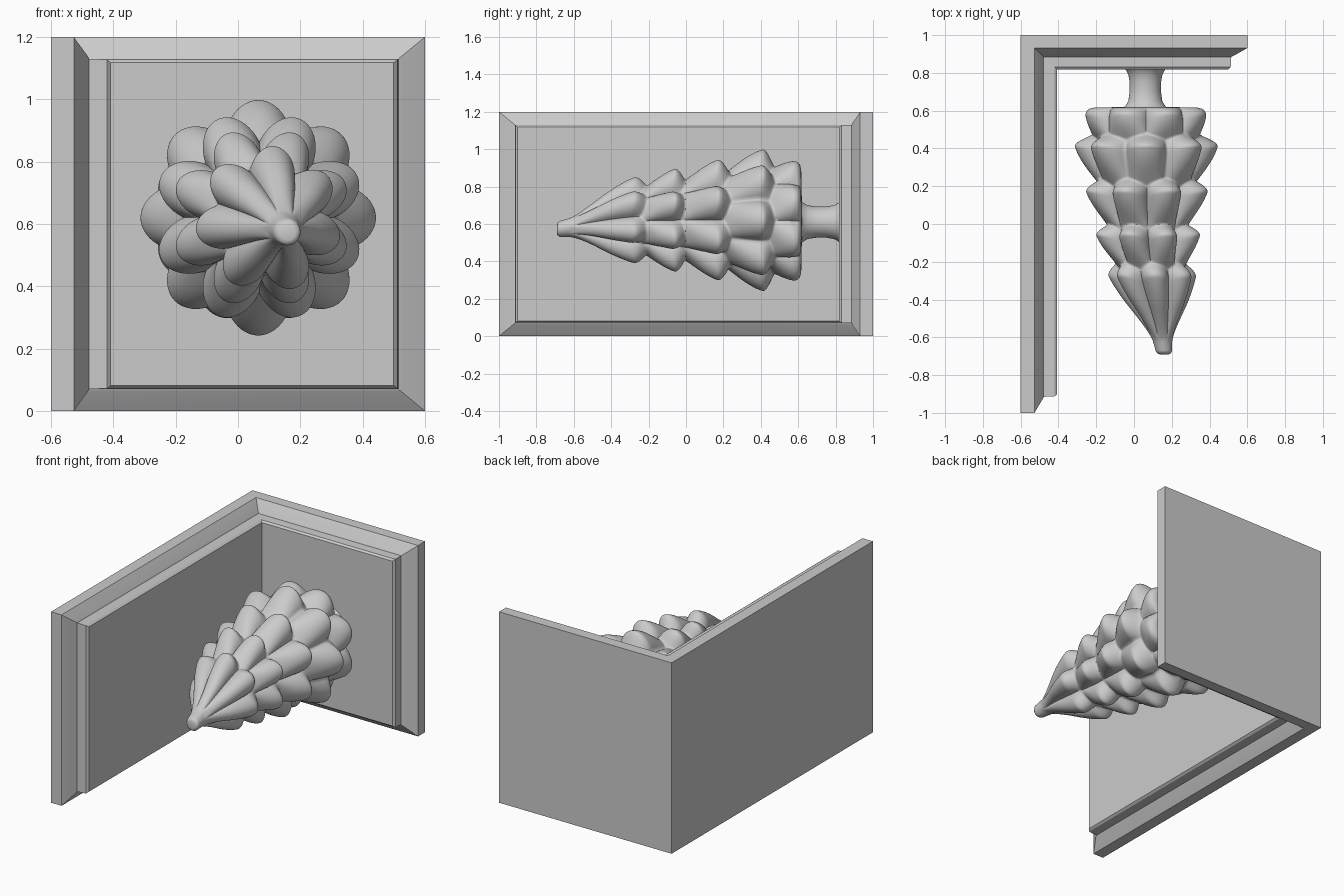
import bpy, bmesh, math

if "Cube" in bpy.data.objects:
    bpy.data.objects.remove(bpy.data.objects["Cube"])


def finish(name, bm, angle):
    bmesh.ops.recalc_face_normals(bm, faces=bm.faces)
    me = bpy.data.meshes.new(name)
    bm.to_mesh(me)
    bm.free()
    ob = bpy.data.objects.new(name, me)
    bpy.context.collection.objects.link(ob)
    bpy.ops.object.select_all(action='DESELECT')
    ob.select_set(True)
    bpy.context.view_layer.objects.active = ob
    bpy.ops.object.shade_smooth_by_angle(angle=math.radians(angle))
    return ob


def loft(name, rings, angle=35):
    bm = bmesh.new()
    loops = [[bm.verts.new(p) for p in r] for r in rings]
    n = len(loops[0])
    for a, b in zip(loops, loops[1:]):
        for i in range(n):
            j = (i + 1) % n
            bm.faces.new((a[i], a[j], b[j], b[i]))
    bm.faces.new(loops[0])
    bm.faces.new(loops[-1])
    return finish(name, bm, angle)


def curve(table, y):
    # smooth cubic interpolation through the table of (y, values...)
    if y <= table[0][0]:
        return table[0][1:]
    for k in range(len(table) - 1):
        a, b = table[k], table[k + 1]
        if y <= b[0]:
            t = (y - a[0]) / (b[0] - a[0])
            p = table[max(k - 1, 0)]
            q = table[min(k + 2, len(table) - 1)]
            out = []
            for c in range(1, len(a)):
                m0 = (b[c] - p[c]) / (b[0] - p[0]) * (b[0] - a[0])
                m1 = (q[c] - a[c]) / (q[0] - a[0]) * (b[0] - a[0])
                out.append((2*t**3 - 3*t*t + 1) * a[c] + (t**3 - 2*t*t + t) * m0
                           + (3*t*t - 2*t**3) * b[c] + (t**3 - t*t) * m1)
            return out
    return table[-1][1:]


# Two wall slabs with sloped rim and raised field: (depth, inset of free edge)
steps = [(0, 0), (0.073, 0), (0.118, 0.075), (0.122, 0.085), (0.18, 0.088), (0.193, 0.1)]
side, back = [], []
for d, i in steps:
    z0, z1 = i * 0.82, 1.2 - i * 0.82
    x = -0.6 + d
    side.append([(x, -1 + i, z0), (x, 0.97, z0), (x, 0.97, z1), (x, -1 + i, z1)])
    y, xs = 1 - d * 0.94, -0.6 if d < 0.05 else -0.56
    xs = -0.6 if d < 0.1 else -0.58
    back.append([(xs, y, z0), (0.6 - i, y, z0), (0.6 - i, y, z1), (xs, y, z1)])
loft("side_wall", side, 25)
loft("back_wall", back, 25)

# Cone body: axis (y, x, z), core radius, and rings of scales
axis = [(-0.69, 0.16, 0.572), (-0.5, 0.135, 0.597), (-0.28, 0.1, 0.614),
        (-0.06, 0.075, 0.62), (0.41, 0.065, 0.62), (0.85, 0.06, 0.61)]
core = [(-0.69, 0.040), (-0.6, 0.055), (-0.5, 0.083), (-0.4, 0.118), (-0.28, 0.155),
        (-0.2, 0.17), (0.02, 0.205), (0.25, 0.245), (0.45, 0.27), (0.62, 0.26)]
# tip y, tip radius, count, phase in degrees, front length, back length
scales = [(-0.28, 0.235, 7, 86, 0.33, 0.10), (-0.06, 0.292, 8, 22.5, 0.19, 0.08),
          (0.17, 0.342, 8, 22.5, 0.21, 0.09), (0.41, 0.378, 8, 0, 0.23, 0.08),
          (0.58, 0.338, 8, 22.5, 0.14, 0.10)]


def radius(y, a):
    base = curve(core, y)[0]
    best = 0
    for yk, rk, n, ph, front, rear in scales:
        lobe = abs(math.cos(n * (a - math.radians(ph)) / 2)) ** 0.85
        t = y - (yk - 0.03 * (1 - lobe))
        u = abs(t) / (front if t < 0 else rear)
        if u >= 1:
            continue
        fall = (1 - u) ** 1.3 * (1 + 0.9 * u) if t < 0 else (1 - u * u) ** 2
        h = (rk - curve(core, yk)[0]) * (0.12 + 0.88 * lobe) * fall
        # smooth maximum keeps neighbouring scales blended
        best = (best ** 5 + h ** 5) ** 0.2
    return base + best


N, M = 168, 190


def ring(y, scale=1.0, ysrc=None):
    cx, cz = curve(axis, y)
    pts = []
    for i in range(N):
        a = 2 * math.pi * i / N
        r = radius(y if ysrc is None else ysrc, a) * scale
        pts.append((cx + r * math.cos(a), y, cz + r * math.sin(a)))
    return pts


y0, y1 = -0.675, 0.6
rows = [ring(-0.69, 0.55, y0), ring(-0.686, 0.82, y0)]
rows += [ring(y0 + (y1 - y0) * k / M) for k in range(M + 1)]
rows += [ring(0.61, 0.96, y1), ring(0.616, 0.88, y1), ring(0.618, 0.6, y1), ring(0.62, 0.25, y1)]
loft("scaled_cone", rows, 60)

# Stem joining the cone to the back wall
stem = [(0.60, 0.13), (0.625, 0.105), (0.65, 0.09), (0.7, 0.083), (0.75, 0.083),
        (0.79, 0.09), (0.81, 0.1), (0.83, 0.115)]
loft("stem", [[(0.06 + r * math.cos(2*math.pi*i/48), y, 0.61 + r * math.sin(2*math.pi*i/48))
               for i in range(48)] for y, r in stem], 50)
